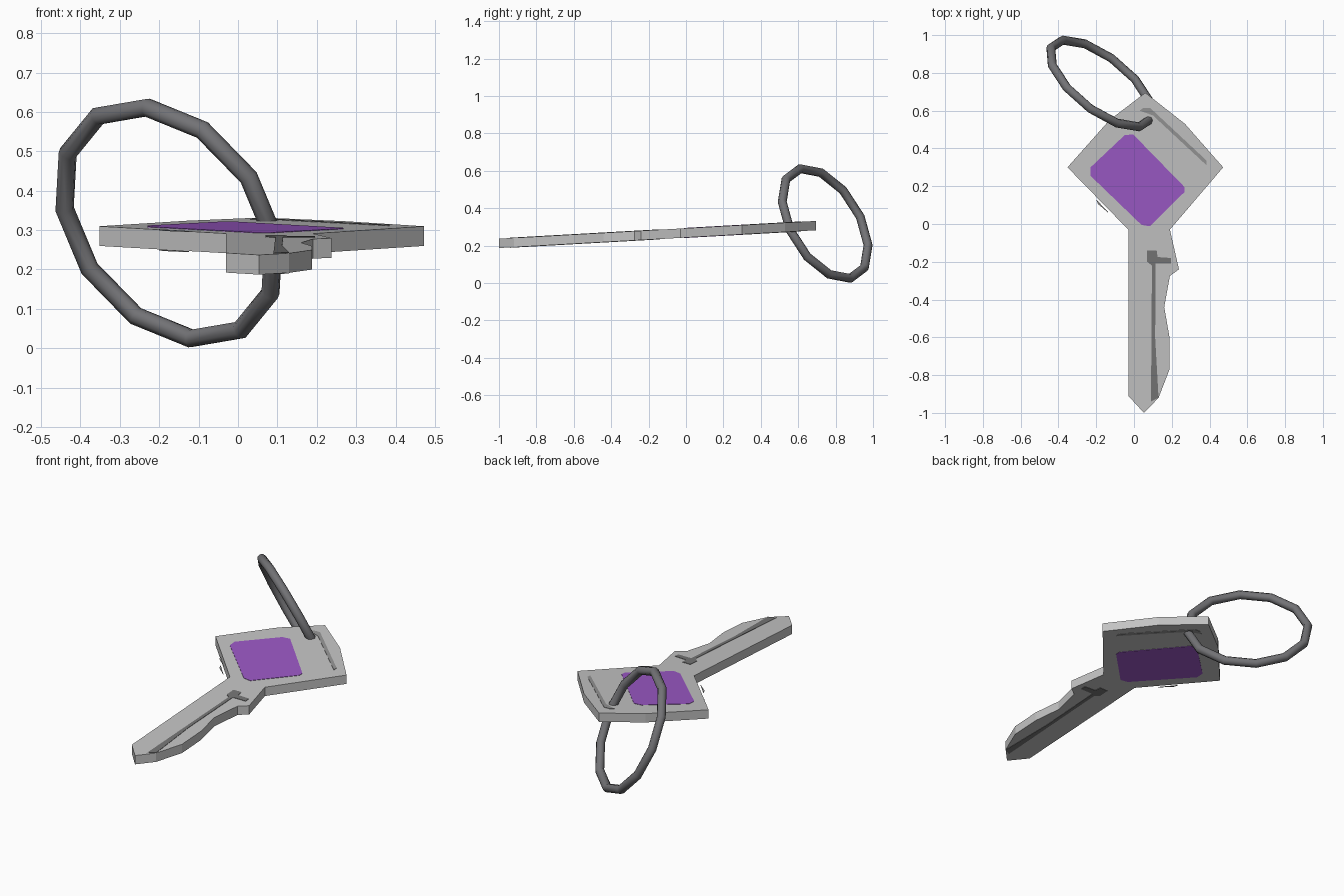
import bpy, bmesh, math
from mathutils import Matrix, Vector

if "Cube" in bpy.data.objects:
    bpy.data.objects.remove(bpy.data.objects["Cube"])


def material(name, rgb):
    m = bpy.data.materials.new(name)
    m.diffuse_color = (*rgb, 1)
    m.use_nodes = True
    m.node_tree.nodes["Principled BSDF"].inputs["Base Color"].default_value = m.diffuse_color
    return m


STEEL = material("pale steel", (0.55, 0.55, 0.55))
PURPLE = material("purple", (0.33, 0.10, 0.56))
GROOVE = material("groove grey", (0.18, 0.18, 0.18))
SCUFF = material("scuff grey", (0.30, 0.30, 0.30))
RING = material("dark steel", (0.17, 0.17, 0.18))

SLOPE, TOP, BOTTOM = 0.056, 0.293, 0.243    # the key lies slightly tilted


def slab(name, outline, low, high, mat):
    """Outline seen from above, filled between two tilted planes."""
    bm = bmesh.new()
    face = bm.faces.new([bm.verts.new((x, y, low + SLOPE * y)) for x, y in outline])
    ext = bmesh.ops.extrude_face_region(bm, geom=[face])
    verts = [g for g in ext["geom"] if isinstance(g, bmesh.types.BMVert)]
    bmesh.ops.translate(bm, verts=verts, vec=(0, 0, high - low))
    bmesh.ops.recalc_face_normals(bm, faces=bm.faces)
    mesh = bpy.data.meshes.new(name)
    bm.to_mesh(mesh)
    bm.free()
    mesh.materials.append(mat)
    ob = bpy.data.objects.new(name, mesh)
    bpy.context.collection.objects.link(ob)
    return ob


def inlay(name, outline, mat):
    """Thin painted plate on both sides of the key."""
    slab(name + "_top", outline, TOP - 0.001, TOP + 0.002, mat)
    slab(name + "_bottom", outline, BOTTOM - 0.002, BOTTOM + 0.001, mat)


# Key: diamond head, shaft and bitting
slab("key_blade_and_head", [
    (0.06, 0.695), (-0.13, 0.55), (-0.352, 0.30), (-0.03, -0.03), (-0.03, -0.91),
    (0.053, -1.0), (0.13, -0.92), (0.188, -0.77), (0.188, -0.60), (0.16, -0.44),
    (0.19, -0.275), (0.238, -0.24), (0.19, -0.03), (0.472, 0.30), (0.27, 0.53)],
    BOTTOM, TOP, STEEL)

# Purple panel with clipped corners
inlay("head_panel", [
    (-0.05, 0.47), (-0.23, 0.30), (-0.23, 0.255), (0.04, -0.005), (0.085, -0.012),
    (0.268, 0.17), (0.268, 0.195), (-0.005, 0.475)], PURPLE)

# Groove along the shaft, with a short cross mark at its upper end
inlay("shaft_groove", [
    (0.07, -0.14), (0.07, -0.20), (0.095, -0.22), (0.09, -0.94), (0.13, -0.92),
    (0.112, -0.60), (0.115, -0.21), (0.195, -0.21), (0.195, -0.18), (0.125, -0.175),
    (0.12, -0.14)], GROOVE)

# Scuffs near the edges of the head
inlay("head_scuff_right", [
    (0.03, 0.60), (0.10, 0.575), (0.385, 0.31), (0.385, 0.335), (0.085, 0.615),
    (0.05, 0.615)], SCUFF)
inlay("head_scuff_left", [(-0.20, 0.13), (-0.125, 0.05), (-0.19, 0.105)], SCUFF)

# Key ring: twelve-sided ring passing through the head
bpy.ops.mesh.primitive_torus_add(major_segments=12, minor_segments=8,
                                 major_radius=0.327, minor_radius=0.024)
ring = bpy.context.object
ring.name = "key_ring"
ring.data.materials.append(RING)
n = Vector((0.56, 0.71, 0.43)).normalized()
u = Vector((-0.055, -0.133, 0.292))
u = (u - n * u.dot(n)).normalized()
rot = Matrix((u, n.cross(u), n)).transposed().to_4x4()
ring.matrix_world = Matrix.Translation((-0.175, 0.744, 0.318)) @ rot
bpy.ops.object.shade_smooth_by_angle(angle=math.radians(50))
